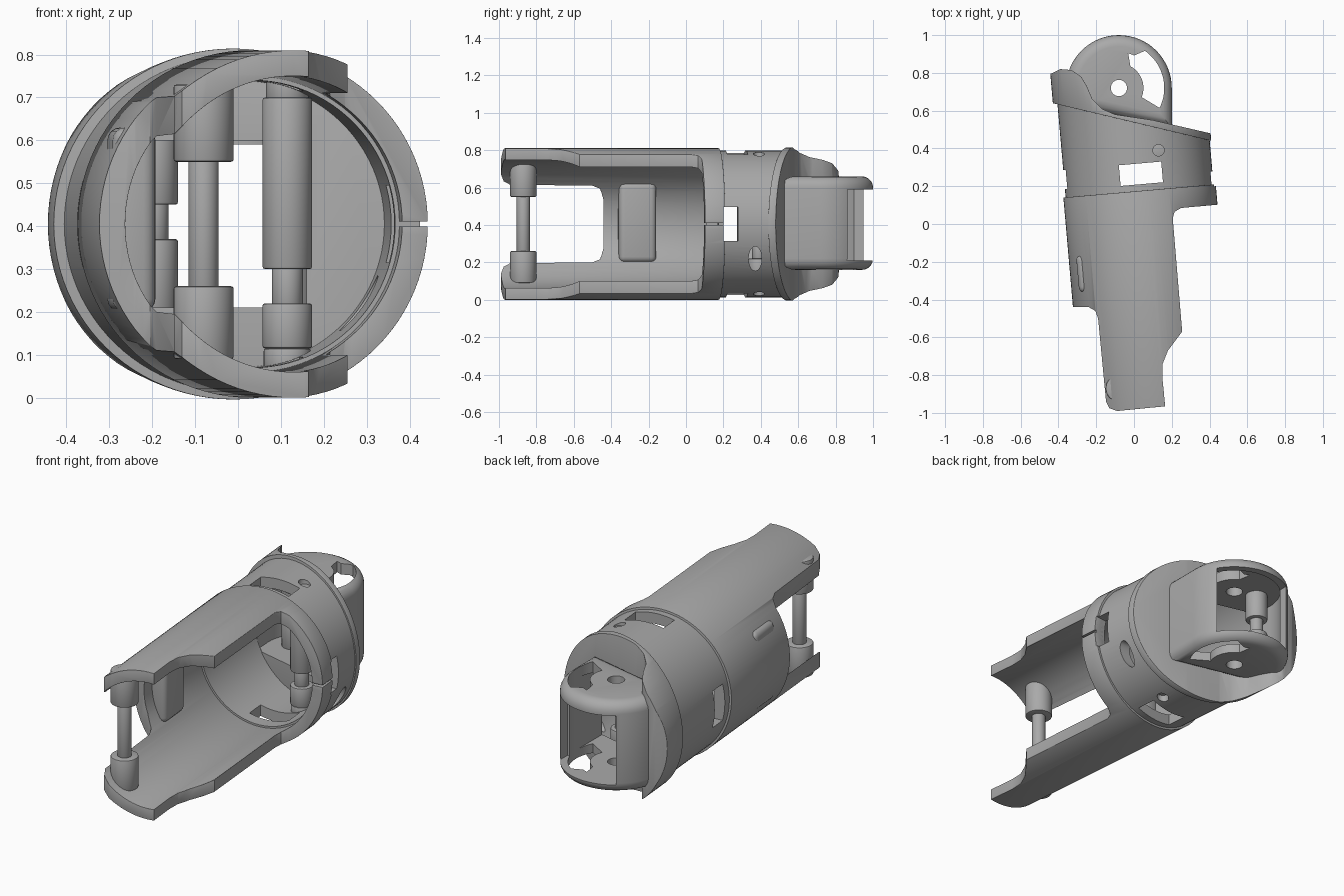
import bpy, bmesh, math
from mathutils import Matrix, Vector

cube = bpy.data.objects.get("Cube")
if cube:
    bpy.data.objects.remove(cube)

grey = bpy.data.materials.new("plain_grey")
grey.use_nodes = True
grey.diffuse_color = (0.4, 0.4, 0.4, 1)
grey.node_tree.nodes["Principled BSDF"].inputs["Base Color"].default_value = (0.4, 0.4, 0.4, 1)

MID = 0.405
# Frame of the tilted sleeve axis: local y runs along the tube
AXIS = Matrix.Translation((0.03, 0.17, MID)) @ Matrix.Rotation(math.radians(5), 4, 'Z')
HUB = Vector((-0.08, 0.72))


def finish(name, bm, matrix=Matrix()):
    bmesh.ops.transform(bm, matrix=matrix, verts=bm.verts)
    bmesh.ops.recalc_face_normals(bm, faces=bm.faces)
    mesh = bpy.data.meshes.new(name)
    bm.to_mesh(mesh)
    bm.free()
    mesh.materials.append(grey)
    obj = bpy.data.objects.new(name, mesh)
    bpy.context.collection.objects.link(obj)
    return obj


def lathe(name, profile, matrix, n=96):
    """Closed profile of (radius, y) turned about local y."""
    bm = bmesh.new()
    rings = [[bm.verts.new((r * math.cos(math.tau * i / n), y, r * math.sin(math.tau * i / n)))
              for r, y in profile] for i in range(n)]
    for i in range(n):
        a, b = rings[i], rings[(i + 1) % n]
        for j in range(len(profile)):
            k = (j + 1) % len(profile)
            bm.faces.new((a[j], a[k], b[k], b[j]))
    return finish(name, bm, matrix)


def tube(name, outer, inner, y0, y1):
    return lathe(name, [(inner, y0), (outer, y0), (outer, y1), (inner, y1)], AXIS)


def prism(name, points, z0, z1, bevel=0):
    """Plan outline extruded in z, with optional rounded rims."""
    bm = bmesh.new()
    low = bm.faces.new([bm.verts.new((x, y, z0)) for x, y in points])
    new = bmesh.ops.extrude_face_region(bm, geom=[low])["geom"]
    bmesh.ops.translate(bm, vec=(0, 0, z1 - z0), verts=[v for v in new if isinstance(v, bmesh.types.BMVert)])
    if bevel:
        rims = [e for e in bm.edges if abs(e.verts[0].co.z - e.verts[1].co.z) < 1e-5]
        bmesh.ops.bevel(bm, geom=rims, offset=bevel, segments=5, profile=0.5, affect='EDGES')
    return finish(name, bm)


def box(name, size, centre, matrix=Matrix(), bevel=0):
    bm = bmesh.new()
    bmesh.ops.create_cube(bm, size=1, matrix=Matrix.Translation(centre) @ Matrix.Diagonal((*size, 1)))
    if bevel:
        bmesh.ops.bevel(bm, geom=bm.edges[:], offset=bevel, segments=4, profile=0.5, affect='EDGES')
    return finish(name, bm, matrix)


def rod(name, x, y, z0, z1, r):
    bm = bmesh.new()
    bmesh.ops.create_cone(bm, cap_ends=True, segments=40, radius1=r, radius2=r, depth=z1 - z0,
                          matrix=Matrix.Translation((x, y, (z0 + z1) / 2)))
    rims = [e for e in bm.edges if abs(e.verts[0].co.z - e.verts[1].co.z) < 1e-5]
    bmesh.ops.bevel(bm, geom=rims, offset=0.006, segments=2, profile=0.5, affect='EDGES')
    return finish(name, bm)


def carve(obj, operation, *tools):
    """Apply booleans and remove the tools."""
    for tool in tools:
        mod = obj.modifiers.new("carve", 'BOOLEAN')
        mod.operation, mod.solver, mod.object = operation, 'EXACT', tool
        bake(obj)
        bpy.data.objects.remove(tool)


def bake(obj):
    graph = bpy.context.evaluated_depsgraph_get()
    graph.update()
    mesh = bpy.data.meshes.new_from_object(obj.evaluated_get(graph))
    obj.modifiers.clear()
    obj.data = mesh


def soften(obj, width):
    mod = obj.modifiers.new("soft_edges", 'BEVEL')
    mod.width, mod.segments, mod.limit_method = width, 3, 'ANGLE'
    mod.angle_limit = math.radians(50)
    bake(obj)


def arc(r, a0, a1, n=32):
    return [(HUB.x + r * math.cos(math.radians(a0 + (a1 - a0) * i / n)),
             HUB.y + r * math.sin(math.radians(a0 + (a1 - a0) * i / n))) for i in range(n + 1)]


# Front shell: tube trimmed to its plan outline, leaving two long arms and a collar
shell = tube("front_shell", 0.405, 0.345, -1.4, 0.005)
carve(shell, 'INTERSECT', prism("plan", [
    (-.6, .4), (-.6, -.44), (-.24, -.44), (-.205, -.46), (-.19, -.5), (-.148, -.94), (-.13, -.975),
    (-.09, -.99), (.165, -.965), (.15, -.81), (.152, -.74), (.18, -.67), (.255, -.57), (.205, .03),
    (.215, .065), (.25, .085), (.7, .125), (.7, .4)], -1, 2))
carve(shell, 'DIFFERENCE', box("slit", (.3, .4, .012), (.43, .1, MID)),
      box("side_slot", (.3, .08, .18), (.4, .035, 0), AXIS))
soften(shell, 0.016)

# Middle sleeve with slots on four sides, an oval port and pin recesses
sleeve = tube("middle_sleeve", 0.393, 0.335, -0.03, 0.7)
carve(sleeve, 'INTERSECT', prism("plan", [(-.6, -.2), (.6, -.2), (.6, .395), (-.6, .685)], -1, 2))
oval = rod("oval", 0, 0, -.15, .15, 1)
oval.data.transform(Matrix.Translation((.36, .37, .22)) @ Matrix.Rotation(math.pi / 2, 4, 'Y')
                    @ Matrix.Diagonal((.065, .035, 1, 1)))
carve(sleeve, 'DIFFERENCE', box("slot", (.225, .11, 2), (.015, .095, 0), AXIS),
      box("side_slot", (.3, .08, .18), (.4, .035, 0), AXIS),
      box("side_slot", (.3, .1, .2), (-.4, .1, 0), AXIS), oval,
      rod("recess", .13, .39, .745, 1, .03), rod("recess", .13, .39, -.2, .065, .03))

# Slanted end cap with a raised lobe on one side
cap = lathe("end_cap_and_knuckle", [(.001, -.2), (.409, -.2), (.409, .9), (.001, .9)],
            Matrix.Translation((-.008, 0, 0)) @ AXIS)
carve(cap, 'INTERSECT', prism("plan", [
    (-.6, .68), (-.6, .74), (-.43, .8), (-.39, .82), (-.33, .815), (-.28, .78), (-.25, .73),
    (-.22, .66), (-.17, .61), (-.1, .58), (.1, .55), (.6, .435), (.6, .395)], -1, 2))
soften(cap, 0.012)

# Hollow knuckle with a rear window, hub holes and curved slots
carve(cap, 'UNION', prism("knuckle", arc(.28, 0, 180) + [(-.36, .66), (-.2, .6), (.2, .51)], .16, .66, .06))
carve(cap, 'DIFFERENCE',
      prism("cavity", arc(.24, 0, 180) + [(-.3, .4), (.16, .4)], .21, .6),
      box("window", (.4, .4, .38), (-.04, 1, .4)),
      prism("curved_slot", arc(.24, -26, 55) + arc(.19, 65, 75, 4) + arc(.13, 62, -22), -1, 2),
      rod("hub_hole", *HUB, -1, 2, .043))

# Rounded pad on the inner wall of the shell
pad = box("inner_pad", (.1, .2, .43), (-.315, -.405, .01), AXIS, .03)

# Pins: each a stack of (bottom, top, radius)
PINS = {
    "front_pin": (-.08, -.87, [(.09, .26, .07), (.25, .56, .035), (.55, .73, .07)]),
    "middle_pin": (.115, .39, [(.06, .115, .055), (.115, .22, .058), (.21, .31, .036),
                               (.30, .70, .058), (.69, .76, .05)]),
    "knuckle_pin": (-.197, .76, [(.2, .37, .057), (.36, .46, .035), (.45, .61, .057)]),
}
for name, (x, y, parts) in PINS.items():
    for i, (z0, z1, r) in enumerate(parts):
        rod(f"{name}_{i + 1}", x, y, z0, z1, r)

# Smooth shading with sharp creases kept
for obj in list(bpy.context.collection.objects):
    if obj.type == 'MESH' and grey.name in obj.data.materials:
        bpy.ops.object.select_all(action='DESELECT')
        obj.select_set(True)
        bpy.context.view_layer.objects.active = obj
        bpy.ops.object.shade_smooth_by_angle(angle=math.radians(35))
